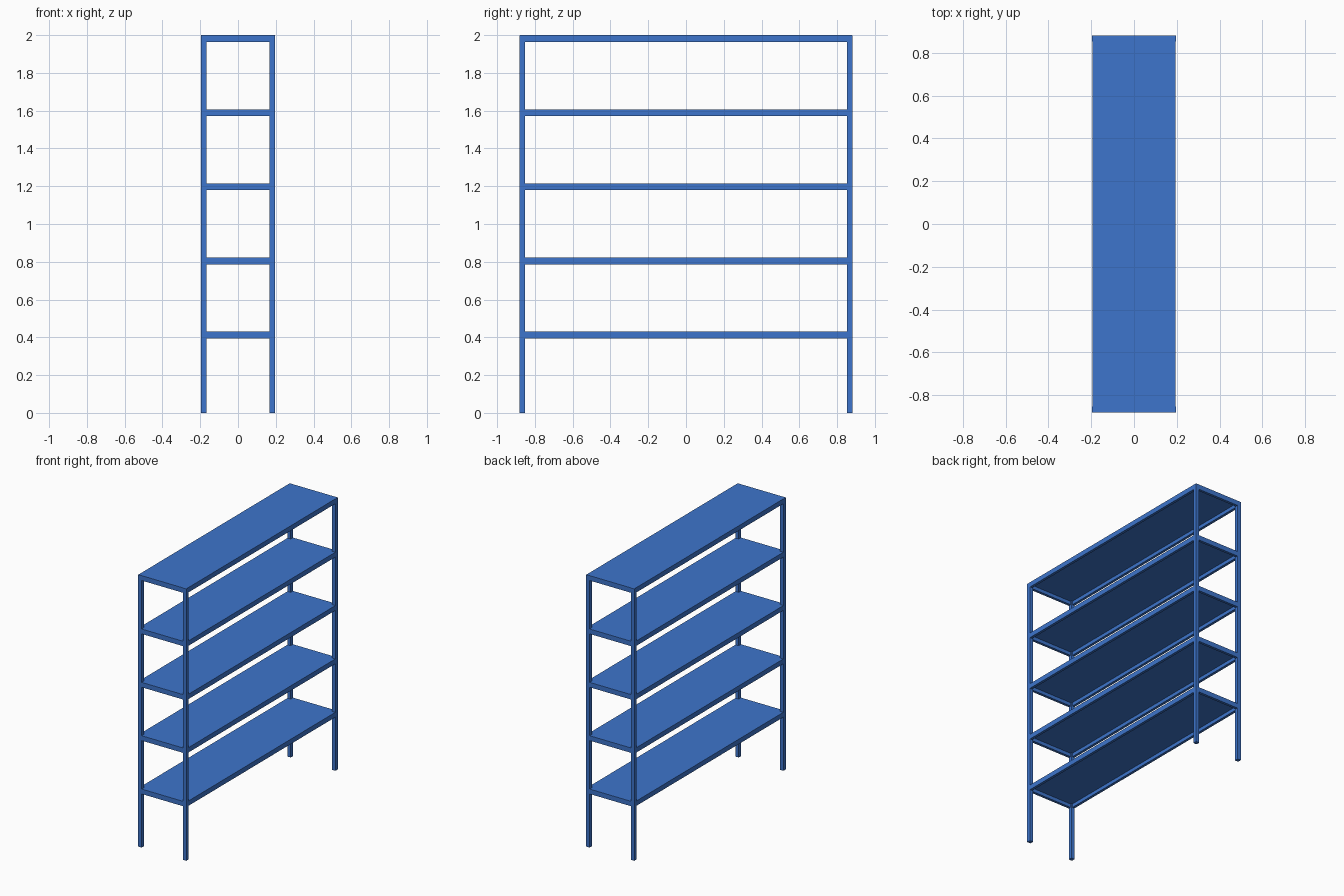
import bpy
import bmesh
from mathutils import Matrix, Vector

cube = bpy.data.objects.get("Cube")
if cube:
    bpy.data.objects.remove(cube, do_unlink=True)

WIDTH, LENGTH, HEIGHT = 0.392, 1.762, 2.0
POST = 0.028           # square post side
TRAY = 0.036           # shelf rim height
SHEET = 0.01           # shelf panel thickness
GAP = 0.001            # keeps overlapping faces apart
SHELVES = 5
FIRST_TOP, STEP = 0.43, 0.3925

blue = bpy.data.materials.new("blue paint")
blue.use_nodes = True
colour = (0.047, 0.178, 0.604, 1)
blue.diffuse_color = colour
blue.node_tree.nodes["Principled BSDF"].inputs["Base Color"].default_value = colour


def add_box(name, size, centre, hollow=False):
    """Box; when hollow, its underside is recessed inside a rim."""
    bm = bmesh.new()
    bmesh.ops.create_cube(bm, size=1, matrix=Matrix.Diagonal((*size, 1)))
    if hollow:
        bm.normal_update()
        under = min(bm.faces, key=lambda f: f.normal.z)
        bmesh.ops.inset_region(bm, faces=[under], thickness=POST - GAP)
        pocket = bmesh.ops.extrude_face_region(bm, geom=[under])["geom"]
        verts = [v for v in pocket if isinstance(v, bmesh.types.BMVert)]
        bmesh.ops.translate(bm, verts=verts, vec=Vector((0, 0, size[2] - SHEET)))
        if under.is_valid:
            bmesh.ops.delete(bm, geom=[under], context="FACES_ONLY")
        bmesh.ops.recalc_face_normals(bm, faces=bm.faces)
    mesh = bpy.data.meshes.new(name)
    bm.to_mesh(mesh)
    bm.free()
    mesh.materials.append(blue)
    obj = bpy.data.objects.new(name, mesh)
    obj.location = centre
    bpy.context.collection.objects.link(obj)
    return obj


# Corner posts
for side, sx in (("right", -1), ("left", 1)):
    for end, sy in (("front", -1), ("back", 1)):
        tall = HEIGHT - GAP
        add_box(f"{end}_{side}_post", (POST, POST, tall),
                (sx * (WIDTH - POST) / 2, sy * (LENGTH - POST) / 2, tall / 2))

# Shelf trays, open underneath
for i in range(SHELVES):
    top = FIRST_TOP + i * STEP
    add_box(f"shelf_{i + 1}", (WIDTH - 2 * GAP, LENGTH - 2 * GAP, TRAY),
            (0, 0, top - TRAY / 2), hollow=True)
